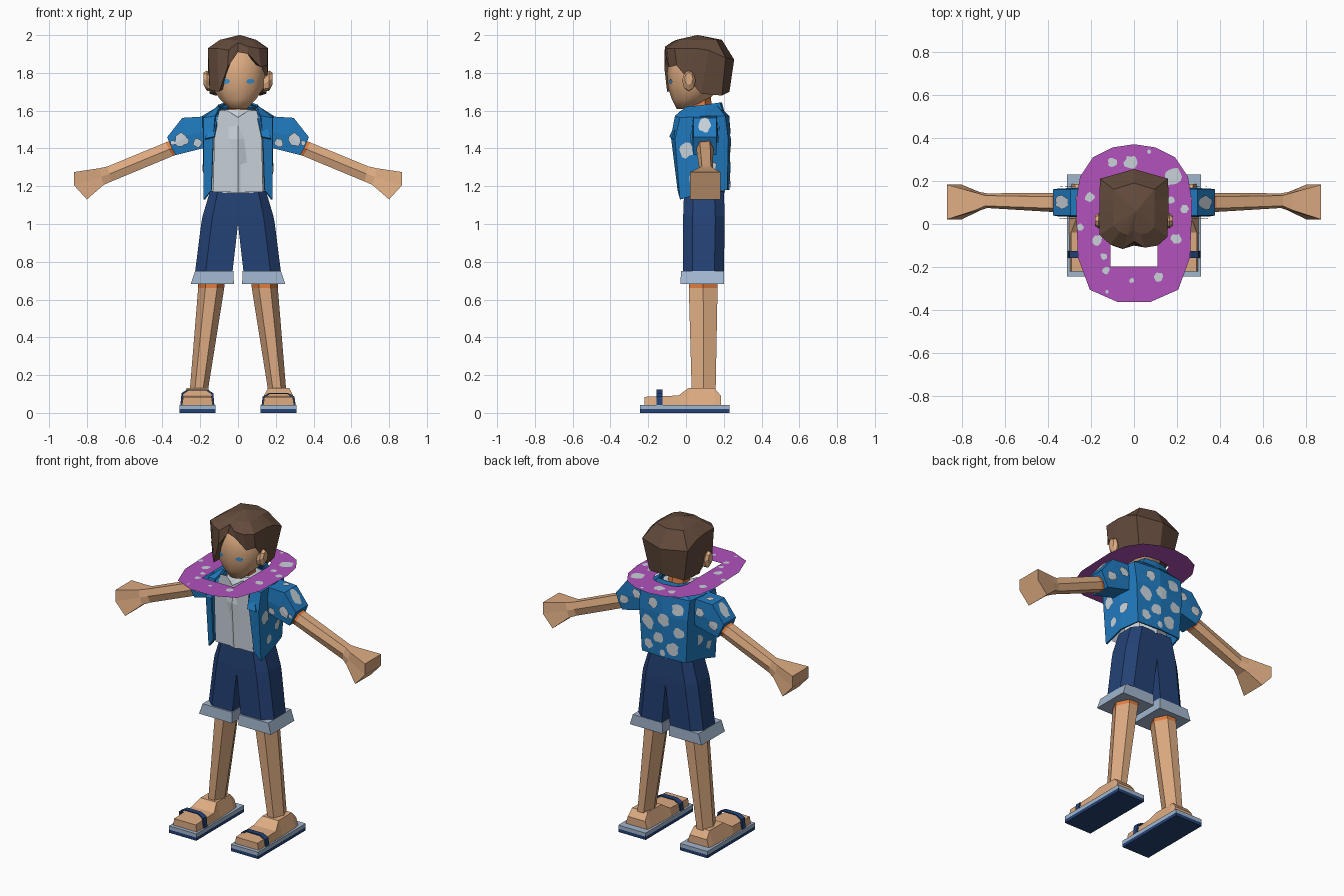
import bpy, bmesh, math, random
from mathutils import Vector
from mathutils.bvhtree import BVHTree

if "Cube" in bpy.data.objects:
    bpy.data.objects.remove(bpy.data.objects["Cube"])

random.seed(4)

def srgb(*c):
    return [((v / 255 + 0.055) / 1.055) ** 2.4 for v in c] + [1]

COLOURS = {"skin": srgb(222, 172, 130), "shirt_blue": srgb(32, 122, 190), "navy": srgb(36, 66, 118),
           "pale_blue_grey": srgb(162, 182, 206), "off_white": srgb(200, 210, 217), "hair_brown": srgb(100, 75, 60),
           "purple": srgb(178, 82, 188), "orange": srgb(224, 125, 65), "eye_blue": srgb(60, 145, 210)}
MATS = {}
for n, c in COLOURS.items():
    MATS[n] = bpy.data.materials.new(n)
    MATS[n].diffuse_color = c

def make(name, verts, faces, mats, index=None, smooth=False, fix=True):
    me = bpy.data.meshes.new(name)
    me.from_pydata([tuple(v) for v in verts], [], faces)
    for m in mats:
        me.materials.append(MATS[m])
    for p in me.polygons:
        p.use_smooth = smooth
        if index:
            p.material_index = index[p.index]
    if fix:
        bm = bmesh.new()
        bm.from_mesh(me)
        bmesh.ops.recalc_face_normals(bm, faces=bm.faces)
        bm.to_mesh(me)
        bm.free()
    ob = bpy.data.objects.new(name, me)
    bpy.context.collection.objects.link(ob)
    return ob

def loft(name, rings, mats, closed=True, caps=True, smooth=False):
    """Skin a list of equal rings; mats is one colour or one per segment."""
    n, verts, faces, idx = len(rings[0]), [v for r in rings for v in r], [], []
    seg = [mats] * (len(rings) - 1) if isinstance(mats, str) else mats
    names = list(dict.fromkeys(seg))
    for i in range(len(rings) - 1):
        for j in range(n if closed else n - 1):
            k = (j + 1) % n
            faces.append((i * n + j, i * n + k, (i + 1) * n + k, (i + 1) * n + j))
            idx.append(names.index(seg[i]))
    if closed and caps:
        faces += [tuple(range(n)), tuple(range(len(verts) - n, len(verts)))]
        idx += [names.index(seg[0]), names.index(seg[-1])]
    return make(name, verts, faces, names, idx, smooth)

def mirror_row(half):
    """Half row starting on x = 0 -> whole open row."""
    return [(-x, y, z) for x, y, z in reversed(half)] + list(half[1:])

def oval(w, y0, y1, z, n=10):
    return [(w * math.sin(a), (y0 + y1) / 2 - (y1 - y0) / 2 * math.cos(a), z)
            for a in (2 * math.pi * i / n for i in range(n))]

def solidify(ob, t):
    m = ob.modifiers.new("thickness", "SOLIDIFY")
    m.thickness, m.offset = t, 0

def tree_of(ob):
    return BVHTree.FromPolygons([v.co for v in ob.data.vertices], [tuple(p.vertices) for p in ob.data.polygons])

def patches(name, ob, axis, sign, spots, mat, lift=0.009, aspect=1, jitter=0.3, n=12):
    """Flat patches projected along an axis onto an object; spots are (u, v, radius)."""
    tree, verts, faces = tree_of(ob), [], []
    d = Vector([sign if i == axis else 0 for i in range(3)])
    u_ax, v_ax = [i for i in range(3) if i != axis]
    for u, v, r in spots:
        pts = []
        for i in range(n + 1):
            a, q = 2 * math.pi * i / n, r * (1 - jitter * random.random()) if i < n else 0
            o = -2 * d
            o[u_ax] += u + q * math.cos(a)
            o[v_ax] += v + q * aspect * math.sin(a)
            hit = tree.ray_cast(o, d)[0]
            if hit:
                pts.append(hit - d * lift)
        if len(pts) == n + 1:
            b = len(verts)
            verts += pts
            faces += [(b + i, b + (i + 1) % n, b + n) for i in range(n)]
    if faces:
        make(name, verts, faces, [mat])

# Head, neck and ears
head = loft("head", [oval(.05, -.05, .04, 1.61), oval(.1, -.075, .12, 1.66), oval(.142, -.095, .18, 1.72),
                     oval(.152, -.1, .2, 1.8), oval(.145, -.085, .2, 1.9), oval(.09, -.03, .15, 1.95)],
            "skin", smooth=True)
loft("neck", [oval(.07, -.04, .15, 1.55, 6), oval(.06, -.005, .14, 1.6, 6), oval(.055, .01, .13, 1.68, 6)], "orange")
patches("eyes", head, 1, 1, [(-.065, 1.755, .023), (.065, 1.755, .023)], "eye_blue", .004, .6, .1)
for s, side in ((-1, "right"), (1, "left")):
    loft(side + "_ear", [[(s * x, .015 + w * math.cos(a), 1.75 + 1.5 * w * math.sin(a) + (x - .15) * .6)
                          for a in (math.pi * i / 4 for i in range(8))]
                         for x, w in ((.135, .025), (.165, .036), (.182, .022))], "skin")

# Hair: columns of (hem x, y, z, crown x, y, z), starting at the front parting
HAIR = [(0, -.1, 1.91, 0, -.08, 1.96), (-.055, -.115, 1.83, -.05, -.115, 1.92), (-.1, -.1, 1.7, -.11, -.095, 1.93),
        (-.15, -.04, 1.71, -.16, -.05, 1.93), (-.157, .03, 1.78, -.16, .05, 1.93),
        (-.15, .08, 1.69, -.16, .12, 1.92), (-.12, .19, 1.68, -.158, .21, 1.88), (0, .23, 1.7, 0, .255, 1.87),
        (.12, .19, 1.68, .158, .21, 1.88), (.15, .08, 1.69, .16, .12, 1.92), (.157, 0, 1.78, .16, .05, 1.93),
        (.155, -.05, 1.84, .155, -.06, 1.93), (.12, -.09, 1.83, .11, -.1, 1.93), (.055, -.11, 1.9, .05, -.11, 1.94)]
loft("hair", [[(h[0] * .7, .06 + (h[1] - .06) * .7, h[2] + .02) for h in HAIR], [h[:3] for h in HAIR],
              [h[3:] for h in HAIR],
              [(h[3] * .6, .07 + (h[4] - .07) * .65, 1.975) for h in HAIR],
              [(.01 + h[3] * .02, .06 + h[4] * .02, 2.0) for h in HAIR]], "hair_brown")

# Vest and open shirt
loft("vest", [oval(.14, -.04, .205, 1.165, 8), oval(.145, -.06, .21, 1.45, 8),
              oval(.13, -.045, .19, 1.55, 8), oval(.1, -.01, .16, 1.605, 8)], "off_white")
make("vest_front", [(-.132, -.035, 1.17), (.132, -.035, 1.17), (.125, -.058, 1.48), (.1, -.03, 1.6),
                    (.055, -.03, 1.6), (0, -.055, 1.565), (-.055, -.03, 1.6), (-.1, -.03, 1.6), (-.125, -.058, 1.48)],
     [tuple(range(9))], ["off_white"])
shirt = loft("shirt_body", [mirror_row(r) for r in (
    [(0, .225, 1.18), (.15, .215, 1.18), (.178, .1, 1.17), (.178, -.03, 1.13), (.14, -.04, 1.18)],
    [(0, .23, 1.45), (.165, .22, 1.45), (.18, .1, 1.45), (.18, -.055, 1.45), (.13, -.075, 1.46)],
    [(0, .225, 1.57), (.17, .205, 1.57), (.185, .1, 1.57), (.18, -.03, 1.56), (.12, -.055, 1.57)],
    [(0, .175, 1.62), (.09, .165, 1.62), (.1, .1, 1.62), (.105, .02, 1.62), (.095, 0, 1.615)])],
    "shirt_blue", closed=False)
solidify(shirt, .01)
collar = loft("collar", [mirror_row(r) for r in (
    [(0, .195, 1.6), (.09, .19, 1.6), (.135, .1, 1.585), (.13, -.03, 1.57), (.175, -.07, 1.45)],
    [(0, .185, 1.642), (.07, .175, 1.64), (.1, .1, 1.628), (.095, -.005, 1.615), (.125, -.084, 1.46)])],
    "shirt_blue", closed=False)
solidify(collar, .012)
W = "off_white"
patches("shirt_spots_back", shirt, 1, -1, [(-.1, 1.5, .045), (.07, 1.51, .04), (-.01, 1.42, .045), (-.11, 1.36, .04),
        (.1, 1.38, .05), (.03, 1.3, .04), (-.07, 1.25, .045), (.1, 1.24, .035), (0, 1.21, .022)], W)
for s, side in ((-1, "right"), (1, "left")):
    patches(side + "_shirt_spots", shirt, 0, -s, [(0, 1.39, .045), (.13, 1.3, .04), (.04, 1.24, .03)], W)

def hexring(s, top, mid, bot, yc, h, k):
    return [(s * top[0], yc - h * k, top[1]), (s * top[0], yc + h * k, top[1]), (s * mid[0], yc + h, mid[1]),
            (s * bot[0], yc + h * k, bot[1]), (s * bot[0], yc - h * k, bot[1]), (s * mid[0], yc - h, mid[1])]

def box_ring(x0, x1, y0, y1, z):
    return [(x0, y0, z), (x1, y0, z), (x1, y1, z), (x0, y1, z)]

for s, side in ((-1, "right"), (1, "left")):
    # Sleeve, arm and fist
    sleeve = loft(side + "_sleeve", [hexring(s, *r) for r in (
        ((.165, 1.57), (.17, 1.49), (.17, 1.405), .1, .07, .9),
        ((.295, 1.562), (.27, 1.47), (.25, 1.385), .1, .068, .9),
        ((.375, 1.46), (.355, 1.41), (.33, 1.365), .1, .064, .95))], "shirt_blue")
    patches(side + "_sleeve_spots_front", sleeve, 1, 1, [(s * .3, 1.445, .042), (s * .215, 1.43, .028),
                                                         (s * .345, 1.43, .016)], W)
    patches(side + "_sleeve_spots_back", sleeve, 1, -1, [(s * .31, 1.44, .038), (s * .22, 1.5, .035)], W)
    patches(side + "_sleeve_spots_top", sleeve, 2, -1, [(s * .335, .1, .036), (s * .25, .12, .025)], W)
    loft(side + "_arm", [hexring(s, *r) for r in (
        ((.33, 1.452), (.31, 1.41), (.3, 1.375), .1, .045, .6),
        ((.382, 1.432), (.365, 1.395), (.345, 1.36), .1, .045, .6),
        ((.69, 1.305), (.68, 1.265), (.67, 1.225), .108, .034, .7),
        ((.735, 1.295), (.725, 1.25), (.71, 1.208), .105, .045, .9),
        ((.868, 1.275), (.868, 1.205), (.8, 1.13), .102, .081, 1))], ["orange", "skin", "skin", "skin"])

    # Shorts half and turned-up cuff
    def short_ring(xi, xo, y0, y1, z):
        xm = xi + .72 * (xo - xi)
        return [(s * x, y, z) for x, y in ((xi, y0), (xm, y0), (xo, y0 + .05), (xo, y1 - .05), (xm, y1), (xi, y1))]
    loft(side + "_shorts_half", [short_ring(.03, .228, -.015, .2, .74), short_ring(0, .195, -.015, .205, 1.0),
                                 short_ring(0, .188, -.015, .205, 1.04), short_ring(0, .148, -.01, .2, 1.175)], "navy")
    loft(side + "_cuff", [[(s * x, y, z) for x, y, z in box_ring(*r)] for r in (
        (.022, .25, -.03, .202, .683), (.024, .228, -.026, .202, .75))], "pale_blue_grey")

    # Leg
    def leg_ring(cx, w, y0, y1, z):
        ym = (y0 + y1) / 2
        return [(cx * s + w * a, y, z) for a, y in ((-1, ym), (-.45, y0), (.45, y0), (1, ym), (.45, y1), (-.45, y1))]
    loft(side + "_leg", [leg_ring(.14, .07, .015, .167, .7), leg_ring(.142, .069, .015, .167, .66),
                         leg_ring(.207, .048, .03, .157, .12)], ["orange", "skin"])

    # Foot, layered sole and strap
    cx = .215 * s
    loft(side + "_foot", [[(cx - wb, y, .04), (cx + wb, y, .04), (cx + wt, y, z), (cx - wt, y, z)] for y, wb, wt, z in (
        (-.22, .082, .075, .085), (-.04, .086, .077, .092), (.015, .086, .056, .132),
        (.15, .08, .054, .132), (.185, .075, .06, .09))], "skin")
    loft(side + "_sole", [box_ring(cx - .095, cx + .095, -.243, .23, z) for z in (0, .02, .043)],
         ["navy", "pale_blue_grey"])
    top = .125 if s < 0 else .106
    path = [(-.09, .043), (-.084, top - .02), (-.05, top), (.05, top), (.084, top - .02), (.09, .043)]
    loft(side + "_strap", [[(cx + dx * q, y, z + (q - 1) * .06) for q, y in
                            ((1, -.157), (1, -.125), (.9, -.125), (.9, -.157))] for dx, z in path], "navy")

# Flat flower garland round the neck
outer = [(0, .37), (.1, .355), (.19, .31), (.25, .22), (.27, .1), (.26, -.155), (.205, -.305), (.075, -.362), (0, -.362)]
inner = [(0, .22), (.05, .215), (.09, .2), (.11, .15), (.11, .08), (.11, -.1), (.11, -.197), (.05, -.197), (0, -.197)]
garland = loft("garland", [mirror_row([(x, y, 1.637) for x, y in r]) for r in (outer, inner)], "purple", closed=False)
G = [(-.1, .285, .025), (-.015, .285, .036), (.18, .22, .05), (-.205, .125, .026), (-.25, -.015, .02),
     (-.17, -.075, .028), (-.14, -.15, .018), (-.13, -.215, .02), (-.01, -.262, .014), (.115, -.245, .025),
     (.195, -.07, .028), (.245, -.14, .018), (.235, .07, .022), (.07, .335, .012), (-.125, -.315, .01), (.17, .11, .02)]
patches("garland_flowers", garland, 2, -1, G, W, .003)

for m in bpy.data.materials:
    if m.users and not m.is_grease_pencil:
        m.use_nodes = True
        m.node_tree.nodes["Principled BSDF"].inputs["Base Color"].default_value = m.diffuse_color
